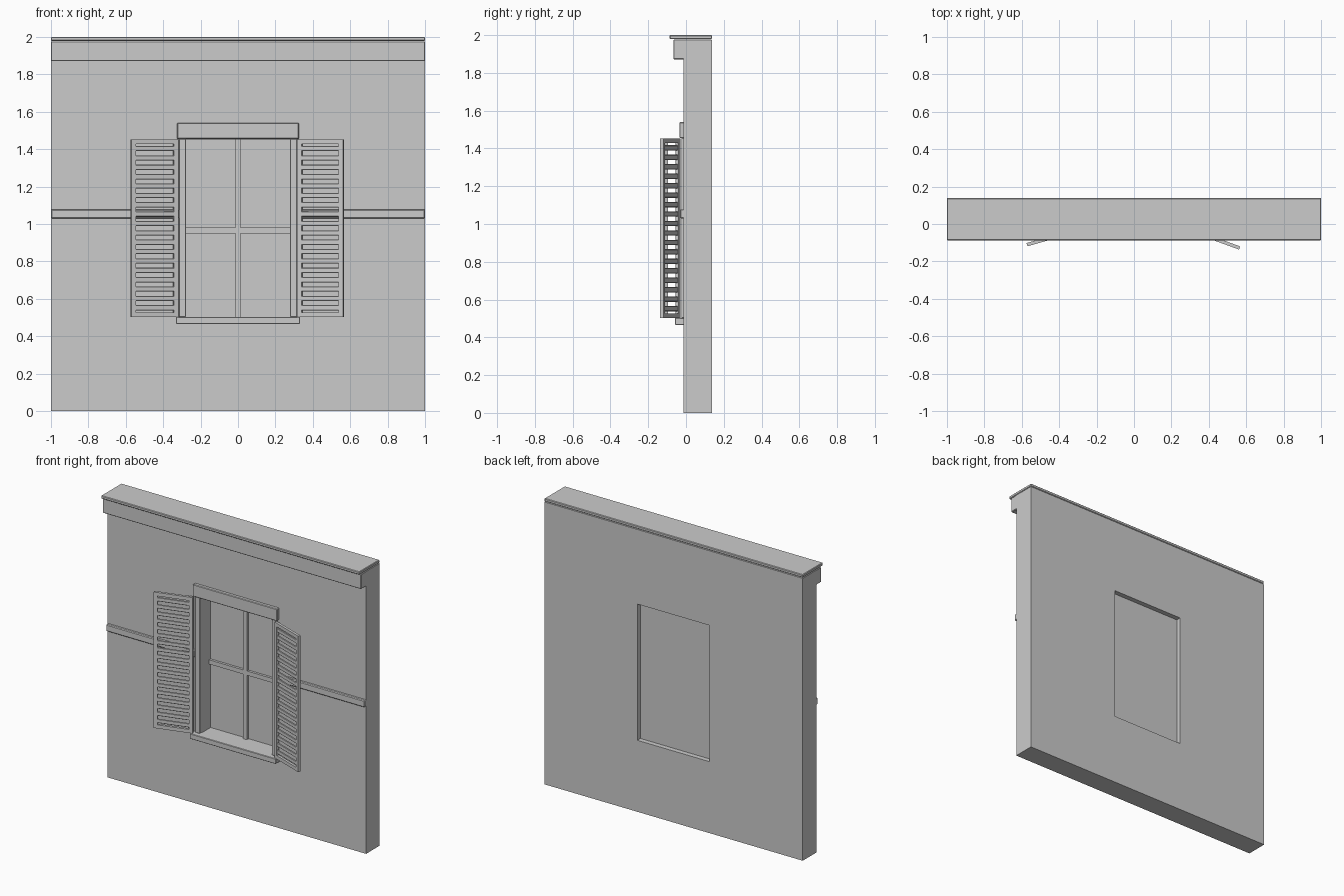
import bpy, bmesh
from math import radians
from mathutils import Matrix, Vector

if "Cube" in bpy.data.objects:
    bpy.data.objects.remove(bpy.data.objects["Cube"])

BACK, FRONT = 0.138, -0.012      # wall faces
OPEN_X, OPEN_Z0, OPEN_Z1 = 0.28, 0.50, 1.453


def finish(bm, name, bevel=0.0):
    bmesh.ops.recalc_face_normals(bm, faces=bm.faces)
    me = bpy.data.meshes.new(name)
    bm.to_mesh(me)
    bm.free()
    ob = bpy.data.objects.new(name, me)
    bpy.context.collection.objects.link(ob)
    if bevel:
        mod = ob.modifiers.new("bevel", 'BEVEL')
        mod.width = bevel
        mod.segments = 1
    return ob


def add_box(bm, x, y, z):
    size = Vector((x[1] - x[0], y[1] - y[0], z[1] - z[0]))
    mid = Vector((sum(x) / 2, sum(y) / 2, sum(z) / 2))
    bmesh.ops.create_cube(bm, size=1, matrix=Matrix.Translation(mid) @ Matrix.Diagonal((*size, 1)))


def box(name, x, y, z, bevel=0.0):
    bm = bmesh.new()
    add_box(bm, x, y, z)
    return finish(bm, name, bevel)


# Wall: rectangular ring extruded through its thickness
def wall():
    bm = bmesh.new()

    def ring(w, z0, z1):
        return [bm.verts.new((x, FRONT, z)) for x, z in ((-w, z0), (w, z0), (w, z1), (-w, z1))]

    outer, inner = ring(1, 0, 1.975), ring(OPEN_X, OPEN_Z0, OPEN_Z1)
    faces = [bm.faces.new((outer[i], outer[(i + 1) % 4], inner[(i + 1) % 4], inner[i])) for i in range(4)]
    ext = bmesh.ops.extrude_face_region(bm, geom=faces, use_keep_orig=True)
    moved = [v for v in ext["geom"] if isinstance(v, bmesh.types.BMVert)]
    bmesh.ops.translate(bm, verts=moved, vec=(0, BACK - FRONT, 0))
    finish(bm, "wall")


wall()

# Cornice and its cap
box("cornice", (-1, 1), (-0.067, BACK), (1.871, 1.977), 0.004)
box("cornice_cap", (-1, 1), (-0.087, BACK), (1.979, 2.0), 0.004)

# Window surround
box("lintel", (-0.326, 0.326), (-0.035, 0.0), (1.455, 1.54), 0.004)
box("sill", (-0.332, 0.332), (-0.058, 0.0), (0.466, 0.503), 0.003)

# Glazing with cross bars
box("window_pane", (-OPEN_X, OPEN_X), (0.097, 0.104), (OPEN_Z0, OPEN_Z1))
box("vertical_glazing_bar", (-0.014, 0.014), (0.078, 0.098), (OPEN_Z0, OPEN_Z1))
box("horizontal_glazing_bar", (-OPEN_X, OPEN_X), (0.08, 0.098), (0.95, 0.98))


# Louvred shutter, built flat from its hinge and swung open
def shutter(name, side, hinge_x, angle):
    width, thick, z0, z1, stile = 0.262, 0.018, 0.502, 1.453, 0.025
    place = Matrix.Translation((side * hinge_x, -0.047, 0)) @ Matrix.Rotation(-side * radians(angle), 4, 'Z')

    def span(a, b):
        return tuple(sorted((side * a, side * b)))

    frame = bmesh.new()
    for a in (0, width - stile):
        add_box(frame, span(a, a + stile), (0, thick), (z0, z1))
    for a in (z0, z1 - stile):
        add_box(frame, span(stile, width - stile), (0, thick), (a, a + stile))
    finish(frame, name + "_frame").matrix_world = place

    slats = bmesh.new()
    count = 18
    pitch = (z1 - z0 - 2 * stile) / count
    for i in range(count):
        z = z0 + stile + (i + 0.5) * pitch
        add_box(slats, span(stile - 0.003, width - stile + 0.003), (0.004, 0.014), (z - 0.014, z + 0.014))
    finish(slats, name + "_slats", 0.003).matrix_world = place


# Paired parts: jambs, string course and shutters
for label, side, hinge_x, angle in (("left", -1, 0.318, 16), ("right", 1, 0.315, 20)):
    box(label + "_jamb", sorted((side * 0.279, side * 0.315)), (-0.025, 0.0), (0.503, 1.455), 0.002)
    box(label + "_string_course", sorted((side * 0.315, side * 1.0)), (-0.031, 0.0), (1.03, 1.078), 0.005)
    shutter(label + "_shutter", side, hinge_x, angle)
